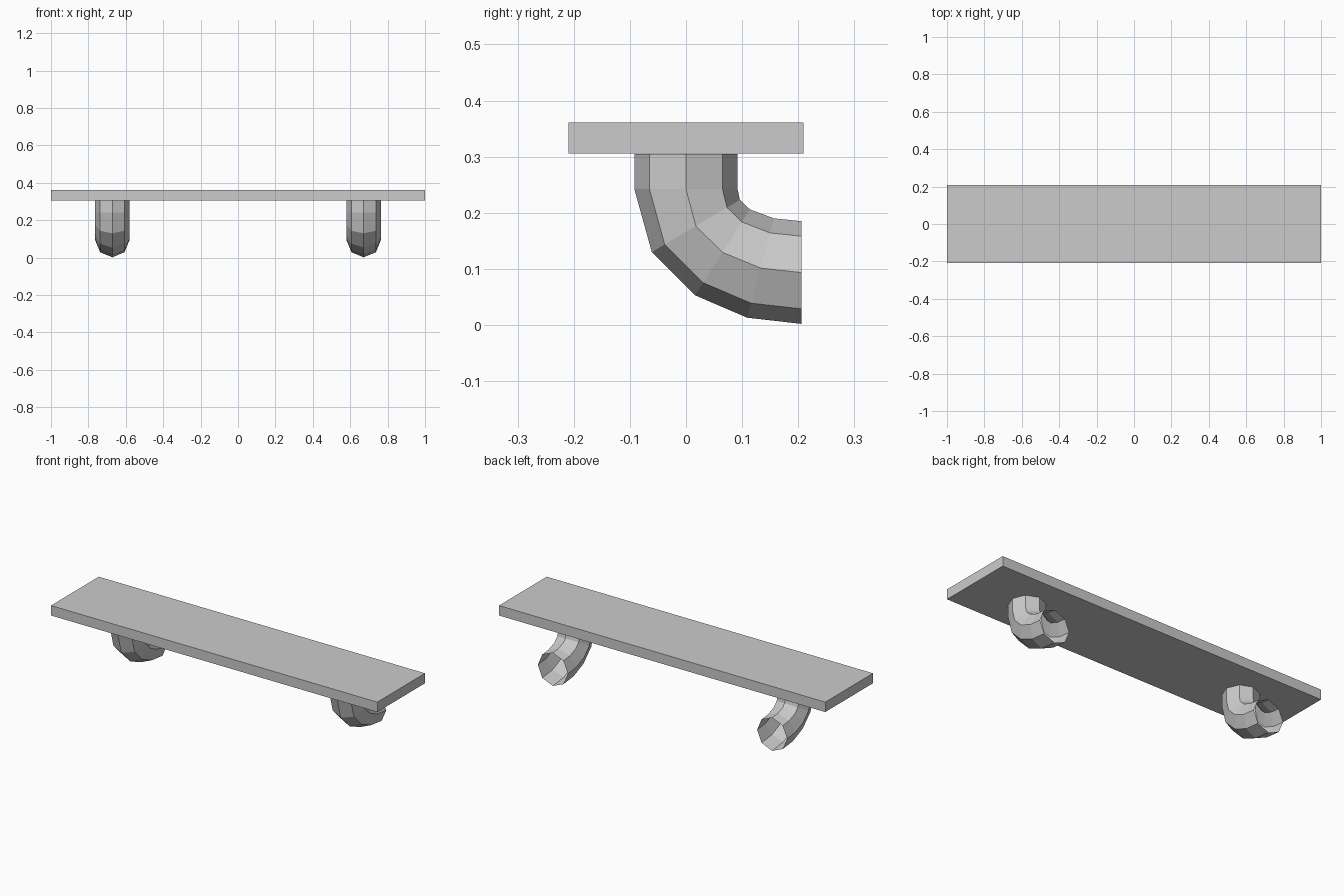
import bpy, bmesh, math

if "Cube" in bpy.data.objects:
    bpy.data.objects.remove(bpy.data.objects["Cube"])

grey = bpy.data.materials.new("plain grey")
grey.diffuse_color = (0.6, 0.6, 0.6, 1)
grey.use_nodes = True
grey.node_tree.nodes["Principled BSDF"].inputs["Base Color"].default_value = grey.diffuse_color


def make_object(name, bm):
    mesh = bpy.data.meshes.new(name)
    bm.to_mesh(mesh)
    bm.free()
    mesh.materials.append(grey)
    obj = bpy.data.objects.new(name, mesh)
    bpy.context.collection.objects.link(obj)
    return obj


# Flat shelf board
bm = bmesh.new()
bmesh.ops.create_cube(bm, size=1)
for v in bm.verts:
    v.co = (v.co.x * 2, v.co.y * 0.418, 0.333 + v.co.z * 0.055)
make_object("shelf_board", bm)

# Elbow bracket: (outer y, z, inner y, z) for each ring down the bend
RINGS = [(-0.092, 0.305, 0.092, 0.305), (-0.092, 0.242, 0.092, 0.242),
         (-0.061, 0.130, 0.096, 0.223), (0.016, 0.053, 0.114, 0.206),
         (0.109, 0.013, 0.157, 0.190), (0.206, 0.002, 0.206, 0.185)]
SIDES = 8


def elbow(name, cx):
    bm = bmesh.new()
    rows = []
    for oy, oz, iy, iz in RINGS:
        row = []
        for k in range(SIDES):
            a = math.tau * k / SIDES
            t = (1 - math.cos(a)) / 2
            row.append(bm.verts.new((cx + 0.092 * math.sin(a),
                                     oy + (iy - oy) * t, oz + (iz - oz) * t)))
        rows.append(row)
    for r0, r1 in zip(rows, rows[1:]):
        for k in range(SIDES):
            n = (k + 1) % SIDES
            bm.faces.new((r0[k], r0[n], r1[n], r1[k]))
    bmesh.ops.recalc_face_normals(bm, faces=bm.faces)
    make_object(name, bm)


# Two open-ended pipe elbows under the board
elbow("left_elbow", -0.672)
elbow("right_elbow", 0.672)
